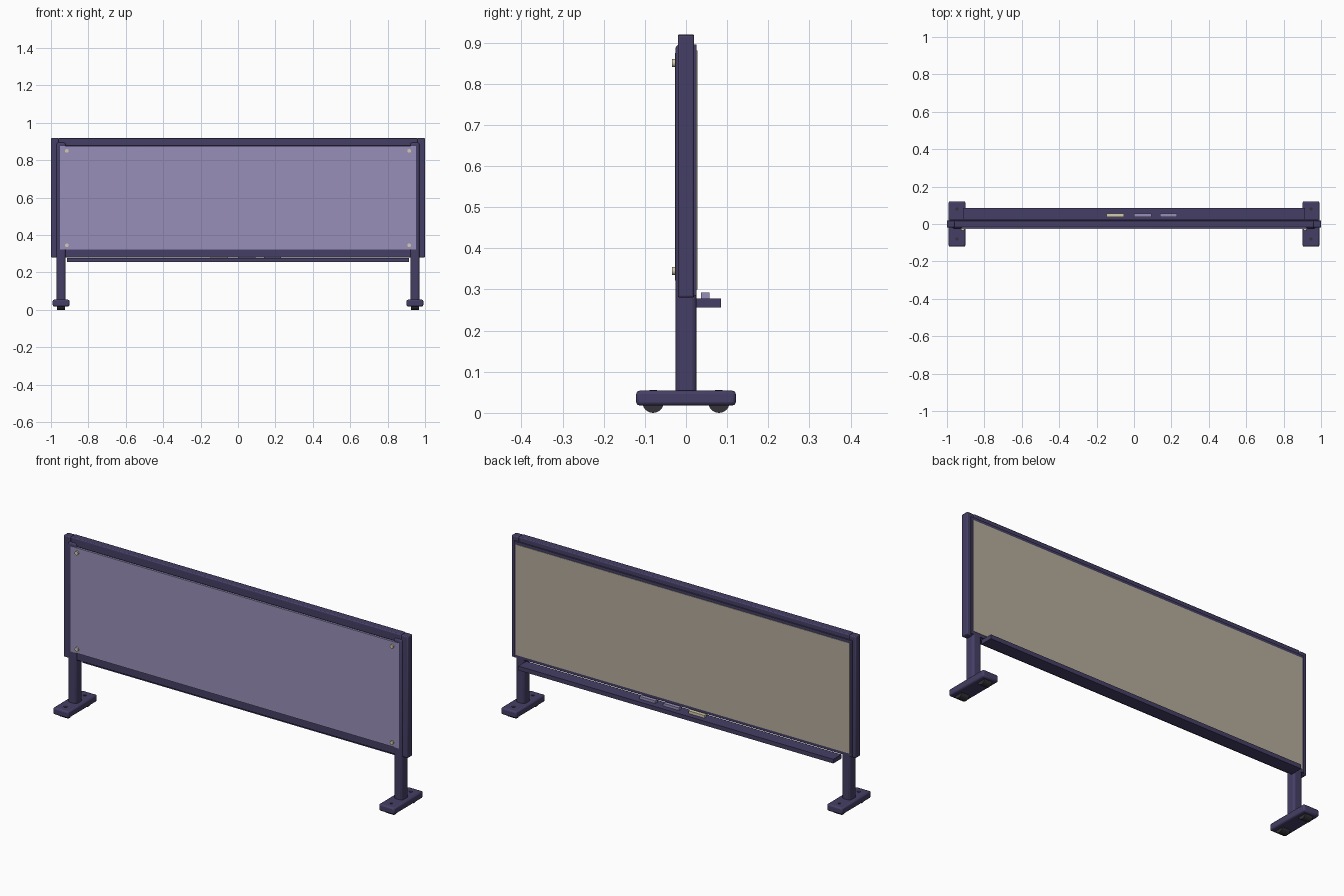
import bpy
import math

if "Cube" in bpy.data.objects:
    bpy.data.objects.remove(bpy.data.objects["Cube"])


def material(name, rgb):
    m = bpy.data.materials.new(name)
    m.diffuse_color = (*rgb, 1.0)
    m.use_nodes = True
    m.node_tree.nodes["Principled BSDF"].inputs["Base Color"].default_value = m.diffuse_color
    return m


PURPLE = material("dark purple", (0.060, 0.049, 0.130))
LILAC = material("lilac", (0.315, 0.275, 0.480))
BEIGE = material("warm beige", (0.46, 0.41, 0.33))
CREAM = material("cream", (0.66, 0.60, 0.42))
DARK = material("dark grey", (0.035, 0.032, 0.038))


def box(name, xs, ys, zs, mat, bevel=0.0, segments=2):
    """Box given by its extents, with optional rounded edges."""
    bpy.ops.mesh.primitive_cube_add(
        size=1, location=[(a + b) / 2 for a, b in (xs, ys, zs)])
    ob = bpy.context.object
    ob.name = name
    ob.scale = [b - a for a, b in (xs, ys, zs)]
    bpy.ops.object.transform_apply(location=False, rotation=False, scale=True)
    ob.data.materials.append(mat)
    if bevel:
        mod = ob.modifiers.new("rounded edges", 'BEVEL')
        mod.width = bevel
        mod.segments = segments
        bpy.ops.object.shade_smooth_by_angle(angle=math.radians(35))
    return ob


def disc(name, loc, radius, depth, axis, mat, sides=24):
    """Cylinder along the given axis."""
    rot = {'x': (0, math.pi / 2, 0), 'y': (math.pi / 2, 0, 0), 'z': (0, 0, 0)}[axis]
    bpy.ops.mesh.primitive_cylinder_add(
        vertices=sides, radius=radius, depth=depth, location=loc, rotation=rot)
    ob = bpy.context.object
    ob.name = name
    ob.data.materials.append(mat)
    bpy.ops.object.shade_smooth_by_angle(angle=math.radians(35))
    return ob


def span(center, half):
    return (center - half, center + half)


# Outer frame rails
box("top_rail", (-0.96, 0.96), (-0.02, 0.02), (0.875, 0.92), PURPLE, 0.005)
box("bottom_rail", (-0.96, 0.96), (-0.02, 0.02), (0.28, 0.325), PURPLE, 0.005)

# Front and back boards
box("front_board", (-0.953, 0.953), (-0.027, -0.015), (0.322, 0.875), LILAC)
box("back_board", (-0.970, 0.970), (0.015, 0.028), (0.300, 0.880), BEIGE)

# Thin trim around the back board
for z0, z1, part in ((0.880, 0.895, "top"), (0.285, 0.300, "bottom")):
    box("back_trim_" + part, (-0.982, 0.982), (0.015, 0.026), (z0, z1), PURPLE)

for s, side in ((-1, "left"), (1, "right")):
    # Side frame, back trim and standing post
    box("side_frame_" + side, span(s * 0.980, 0.020), (-0.02, 0.02),
        (0.28, 0.918), PURPLE, 0.005)
    box("back_trim_" + side, span(s * 0.976, 0.006), (0.015, 0.026),
        (0.300, 0.880), PURPLE)
    box("post_" + side, span(s * 0.946, 0.025), (-0.026, 0.026),
        (0.04, 0.895), PURPLE, 0.011, 3)

    # Foot with casters and bolts
    box("foot_" + side, span(s * 0.946, 0.045), (-0.121, 0.121),
        (0.018, 0.054), PURPLE, 0.008)
    for y in (-0.08, 0.08):
        disc("caster_" + side, (s * 0.946, y, 0.026), 0.026, 0.044, 'x', DARK)
        disc("foot_bolt_" + side, (s * 0.946, y, 0.0545), 0.009, 0.003, 'z', DARK, 12)

    # Corner screws on the front board
    for z in (0.85, 0.345):
        disc("screw_" + side, (s * 0.915, -0.029, z), 0.010, 0.011, 'y', CREAM, 16)

# Pen tray behind the board
box("pen_tray", (-0.915, 0.915), (0.018, 0.085), (0.256, 0.278), PURPLE)

# Eraser and markers lying on the tray
for x, mat, name in ((-0.10, CREAM, "eraser"), (0.047, LILAC, "marker_one"),
                     (0.185, LILAC, "marker_two")):
    box(name, span(x, 0.046), (0.037, 0.057), (0.277, 0.292), mat)
